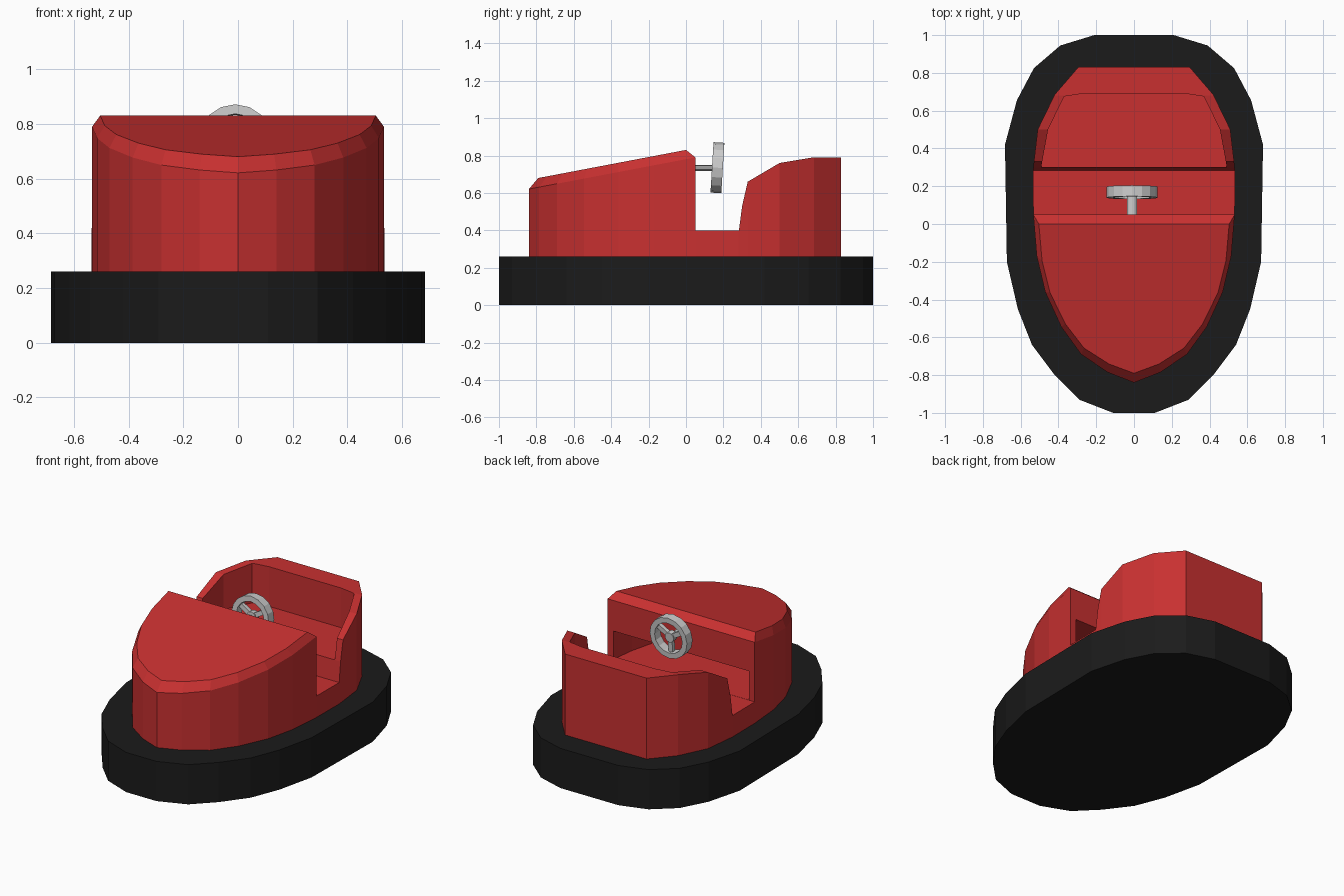
import bpy, bmesh
from math import radians, sin, cos, pi
from mathutils import Matrix, Vector

if "Cube" in bpy.data.objects:
    bpy.data.objects.remove(bpy.data.objects["Cube"])


def material(name, color):
    m = bpy.data.materials.new(name)
    m.diffuse_color = color
    m.use_nodes = True
    m.node_tree.nodes["Principled BSDF"].inputs["Base Color"].default_value = m.diffuse_color
    return m


RED = material("red", (0.58, 0.03, 0.03, 1))
BLACK = material("black", (0.011, 0.011, 0.011, 1))


def loft(name, rings, mat=None):
    """Closed solid through rings of equal point count."""
    bm = bmesh.new()
    vs = [[bm.verts.new(p) for p in r] for r in rings]
    n = len(vs[0])
    for a, b in zip(vs, vs[1:]):
        for i in range(n):
            j = (i + 1) % n
            bm.faces.new((a[i], a[j], b[j], b[i]))
    bm.faces.new(vs[0][::-1])
    bm.faces.new(vs[-1])
    bmesh.ops.recalc_face_normals(bm, faces=bm.faces)
    return finish(name, bm, mat)


def finish(name, bm, mat=None):
    me = bpy.data.meshes.new(name)
    bm.to_mesh(me)
    bm.free()
    ob = bpy.data.objects.new(name, me)
    bpy.context.collection.objects.link(ob)
    if mat:
        me.materials.append(mat)
    return ob


def mirror(half):
    return half + [(-x, y) for x, y in reversed(half) if x > 0]


def prism(name, half, z0, z1, mat=None):
    o = mirror(half)
    return loft(name, [[(x, y, z) for x, y in o] for z in (z0, z1)], mat)


def boolean(ob, cutter, op):
    m = ob.modifiers.new(op, "BOOLEAN")
    m.operation, m.object, m.solver = op, cutter, "EXACT"
    dg = bpy.context.evaluated_depsgraph_get()
    ob.data = bpy.data.meshes.new_from_object(ob.evaluated_get(dg))
    ob.modifiers.clear()
    bpy.data.objects.remove(cutter)


# Rubber bumper base
base_half = [(0.11, -1), (0.29, -0.93), (0.42, -0.80), (0.54, -0.64), (0.615, -0.45),
             (0.673, -0.2), (0.683, 0.42), (0.62, 0.655), (0.53, 0.825), (0.39, 0.945), (0.21, 1)]
prism("bumper_base", base_half, 0, 0.26, BLACK)

# Body outline halves
nose = [(0, -0.84), (0.14, -0.785), (0.28, -0.69), (0.385, -0.545), (0.47, -0.36),
        (0.515, -0.17), (0.533, 0.05)]
tail = [(0.535, 0.28), (0.53, 0.33), (0.51, 0.5), (0.42, 0.685), (0.295, 0.83)]

# Lower tub carrying the cockpit floor
prism("lower_body", nose + tail, 0.25, 0.40, RED)

# Sloping hood with a chamfered rim
outline = mirror(nose)
rim = [(x, y, 0.79 + (y - 0.05) * 0.19) for x, y in outline]
top = []
for x, y in outline:
    ty = -0.79 * (0.05 - y) / 0.89
    top.append((x * 0.945, ty, 0.83 + ty * 0.19))
hood = loft("hood", [[(x, y, 0.39) for x, y in outline], rim, top], RED)

# Leg space under the hood, opening into the cockpit
leg_half = [(0.1, -0.7), (0.25, -0.62), (0.35, -0.48), (0.43, -0.3), (0.475, -0.12),
            (0.49, 0.0), (0.49, 0.2)]
boolean(hood, prism("leg_cutter", leg_half, 0.401, 0.59), "DIFFERENCE")

# Seat shell: side profile trimmed to the plan outline, then hollowed
profile = [(0.28, 0.39), (0.283, 0.40), (0.30, 0.53), (0.33, 0.66), (0.5, 0.76),
           (0.68, 0.79), (0.9, 0.79), (0.9, 0.39)]
seat = loft("seat_shell", [[(x, y, z) for y, z in profile] for x in (-0.8, 0.8)], RED)
boolean(seat, prism("plan_cutter", [(0.535, 0.2)] + tail, 0.3, 1), "INTERSECT")
well = [(0.49, 0.15), (0.49, 0.31), (0.455, 0.5), (0.37, 0.675), (0.26, 0.692)]
boolean(seat, prism("well_cutter", well, 0.53, 1.1), "DIFFERENCE")

# Steering wheel: faceted ring, hub and three spokes, built around the y axis
bm = bmesh.new()
N = 16
section = [(0.135, -0.029), (0.135, 0.029), (0.1, 0.029), (0.1, -0.029)]
loops = []
for i in range(N):
    a = 2 * pi * i / N
    loops.append([bm.verts.new((r * cos(a), y, r * sin(a))) for r, y in section])
for i in range(N):
    a, b = loops[i], loops[(i + 1) % N]
    for k in range(4):
        m = (k + 1) % 4
        bm.faces.new((a[k], a[m], b[m], b[k]))
bmesh.ops.create_cone(bm, cap_ends=True, segments=12, radius1=0.032, radius2=0.032,
                      depth=0.04, matrix=Matrix.Rotation(pi / 2, 4, "X"))
for k in range(3):
    spin = Matrix.Rotation(radians(90 + 120 * k), 4, "Y")
    bmesh.ops.create_cube(bm, size=1, matrix=spin @ Matrix.Translation((0.065, 0, 0))
                          @ Matrix.Diagonal((0.09, 0.026, 0.03, 1)))
bmesh.ops.recalc_face_normals(bm, faces=bm.faces)
wheel = finish("steering_wheel", bm)
wheel.location = (-0.01, 0.168, 0.735)
wheel.rotation_euler.x = radians(-3.5)

# Steering column
bm = bmesh.new()
bmesh.ops.create_cone(bm, cap_ends=True, segments=10, radius1=0.028, radius2=0.028, depth=0.16,
                      matrix=Matrix.Diagonal((1, 1, 0.55, 1)) @ Matrix.Rotation(pi / 2, 4, "X"))
column = finish("steering_column", bm)
column.location = (-0.01, 0.09, 0.733)
